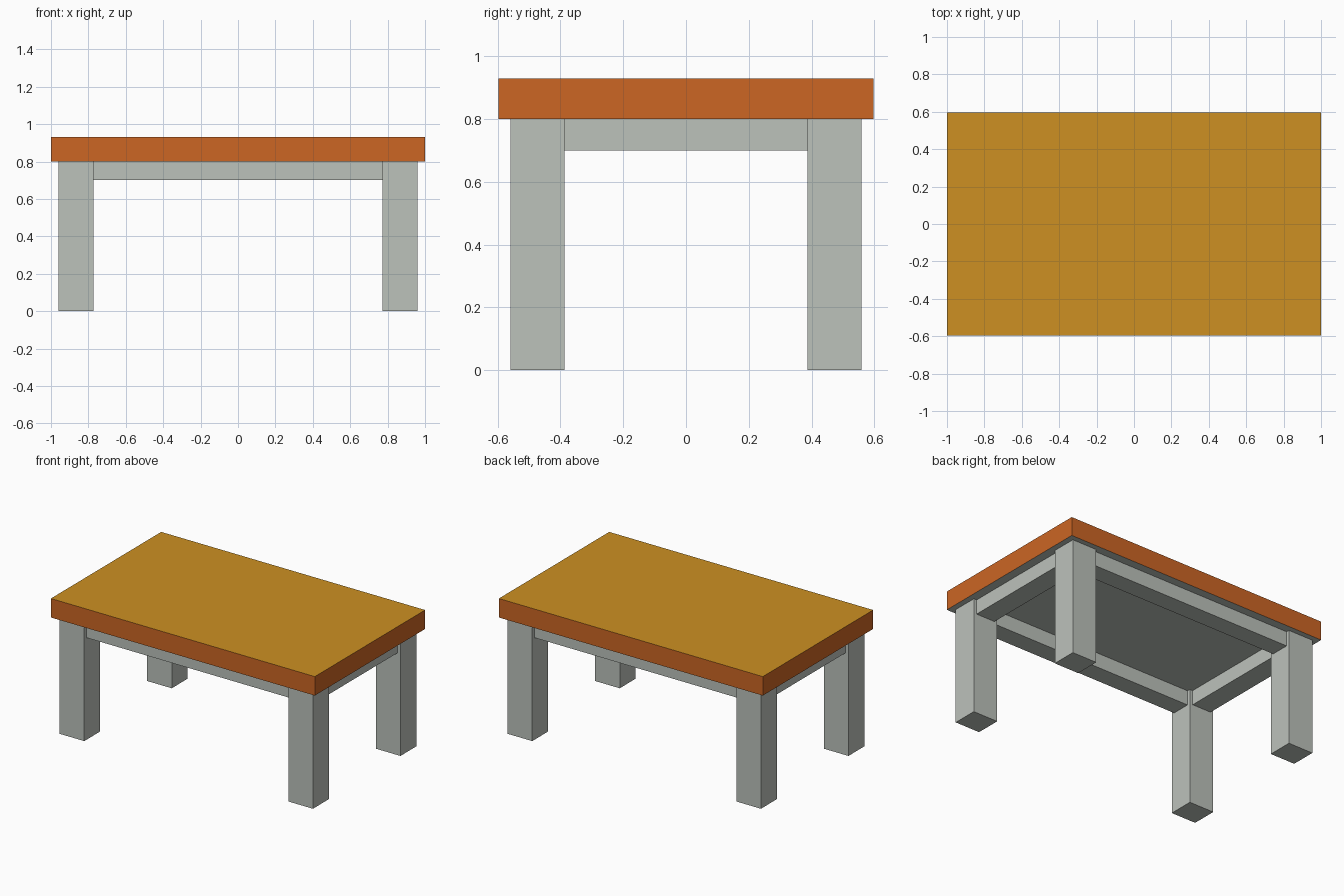
import bpy, bmesh

if "Cube" in bpy.data.objects:
    bpy.data.objects.remove(bpy.data.objects["Cube"])


def material(name, r, g, b):
    """Flat colour from 0-255 display values."""
    lin = [((c / 255 + 0.055) / 1.055) ** 2.4 for c in (r, g, b)]
    m = bpy.data.materials.new(name)
    m.diffuse_color = (*lin, 1)
    m.use_nodes = True
    m.node_tree.nodes["Principled BSDF"].inputs["Base Color"].default_value = m.diffuse_color
    return m


GREY = material("pale grey", 188, 194, 187)
ORANGE = material("burnt orange", 204, 102, 36)
GOLD = material("golden yellow", 205, 144, 34)


def box(name, lo, hi, mats):
    """Axis-aligned box between two corners."""
    bm = bmesh.new()
    bmesh.ops.create_cube(bm, size=1)
    for v in bm.verts:
        v.co = [lo[i] if v.co[i] < 0 else hi[i] for i in range(3)]
    bm.normal_update()
    mesh = bpy.data.meshes.new(name)
    bm.to_mesh(mesh)
    bm.free()
    for m in mats:
        mesh.materials.append(m)
    obj = bpy.data.objects.new(name, mesh)
    bpy.context.collection.objects.link(obj)
    return obj


LX0, LX1 = 0.773, 0.96      # leg extent in x
LY0, LY1 = 0.387, 0.56      # leg extent in y
TOP_Z, APRON_Z = 0.80, 0.70
INSET = 0.022               # aprons sit back from both leg faces

# Table top: orange edges, golden upper face, grey underside
top = box("table_top", (-1, -0.597, TOP_Z), (1, 0.597, 0.93), [ORANGE, GOLD, GREY])
for p in top.data.polygons:
    p.material_index = 1 if p.normal.z > 0.5 else 2 if p.normal.z < -0.5 else 0


def span(side, a, b):
    return sorted((side * a, side * b))


for sy, fb in ((-1, "front"), (1, "back")):
    # Corner legs
    y0, y1 = span(sy, LY0, LY1)
    for sx, lr in ((-1, "left"), (1, "right")):
        x0, x1 = span(sx, LX0, LX1)
        box(f"{fb}_{lr}_leg", (x0, y0, 0), (x1, y1, TOP_Z), [GREY])
    # Long aprons
    box(f"{fb}_apron", (-LX0, y0 + INSET, APRON_Z), (LX0, y1 - INSET, TOP_Z), [GREY])

# Short aprons
for sx, lr in ((-1, "left"), (1, "right")):
    x0, x1 = span(sx, LX0, LX1)
    box(f"{lr}_apron", (x0 + INSET, -LY0, APRON_Z), (x1 - INSET, LY0, TOP_Z), [GREY])
